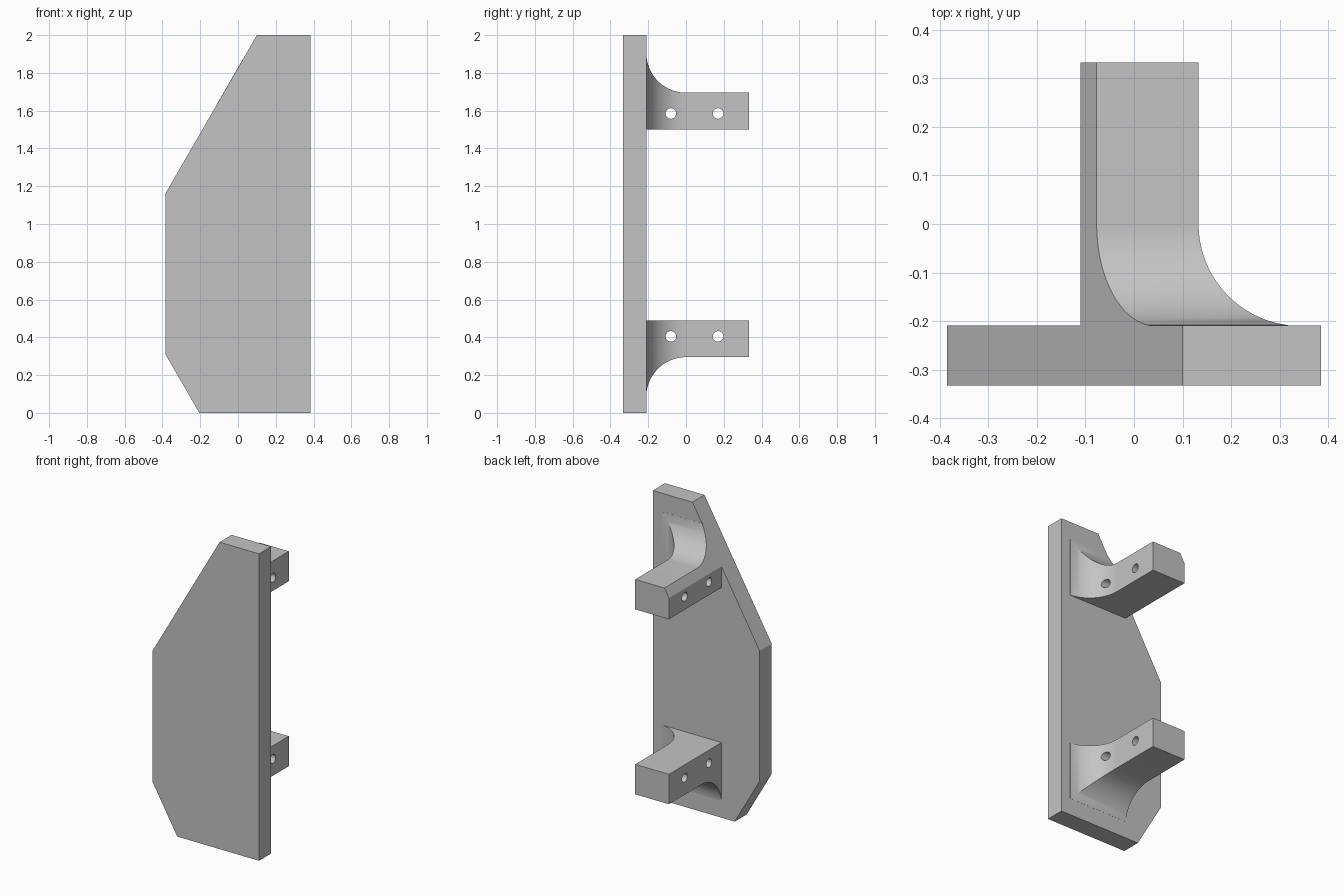
import bpy, bmesh, math

if "Cube" in bpy.data.objects:
    bpy.data.objects.remove(bpy.data.objects["Cube"])

grey = bpy.data.materials.new("grey")
grey.diffuse_color = (0.55, 0.55, 0.55, 1)
grey.use_nodes = True
grey.node_tree.nodes["Principled BSDF"].inputs["Base Color"].default_value = grey.diffuse_color

FRONT, BACK, END = -0.333, -0.209, 0.333   # plate front, plate back, arm tip (y)
LEFT, RIGHT = -0.11, 0.133                 # arm sides (x)
RADIUS = 0.21                              # root fillet


def loft(name, sections):
    """Closed solid through equal-length rings of points."""
    bm = bmesh.new()
    rings = [[bm.verts.new(p) for p in ring] for ring in sections]
    n = len(rings[0])
    for a, b in zip(rings, rings[1:]):
        for i in range(n):
            j = (i + 1) % n
            bm.faces.new((a[i], a[j], b[j], b[i]))
    bm.faces.new(rings[0])
    bm.faces.new(rings[-1])
    bmesh.ops.recalc_face_normals(bm, faces=bm.faces)
    mesh = bpy.data.meshes.new(name)
    bm.to_mesh(mesh)
    bm.free()
    obj = bpy.data.objects.new(name, mesh)
    bpy.context.collection.objects.link(obj)
    mesh.materials.append(grey)
    return obj


def select(obj):
    bpy.ops.object.select_all(action='DESELECT')
    obj.select_set(True)
    bpy.context.view_layer.objects.active = obj


def arm(name, flat_z, flare_z, hole_z, sloped):
    """Arm flaring towards the plate on its right side and on its flare_z side."""
    up = 1 if flare_z > flat_z else -1
    steps = [(END, 0.0)]
    for i in range(21):
        t = math.radians(83) * i / 20
        steps.append((-RADIUS * math.sin(t), RADIUS * (1 - math.cos(t))))
    steps.append((BACK - 0.01, steps[-1][1]))
    sections = []
    for y, grow in steps:
        xr, z = RIGHT + grow, flare_z + up * grow
        ring = [(LEFT, y, flat_z), (xr, y, flat_z), (xr, y, z)]
        if sloped:   # upper left corner cut parallel to the plate's long slope
            ring += [(-0.077 + (z - flare_z) / math.sqrt(3), y, z),
                     (LEFT, y, flare_z - 0.033 * math.sqrt(3))]
        else:
            ring += [(LEFT, y, z)]
        sections.append(ring)
    obj = loft(name, sections)

    # two bolt holes drilled sideways
    for y in (-0.08, 0.17):
        bpy.ops.mesh.primitive_cylinder_add(
            vertices=32, radius=0.028, depth=1.2,
            location=(0, y, hole_z), rotation=(0, math.pi / 2, 0))
        cutter = bpy.context.object
        cutter.hide_render = True
        cutter.data.materials.append(grey)
        mod = obj.modifiers.new("hole", 'BOOLEAN')
        mod.operation, mod.solver, mod.object = 'DIFFERENCE', 'EXACT', cutter
        select(obj)
        bpy.ops.object.modifier_apply(modifier=mod.name)
        bpy.data.objects.remove(cutter)
    select(obj)
    bpy.ops.object.shade_smooth_by_angle(angle=math.radians(25))


# Face plate with two sloped corners on the left
outline = [(-0.205, 0), (0.385, 0), (0.385, 2), (0.1, 2), (-0.385, 1.16), (-0.385, 0.312)]
loft("face_plate", [[(x, y, z) for x, z in outline] for y in (FRONT, BACK)])

# Mounting arms
arm("upper_arm", 1.5, 1.695, 1.585, True)
arm("lower_arm", 0.49, 0.295, 0.405, False)
